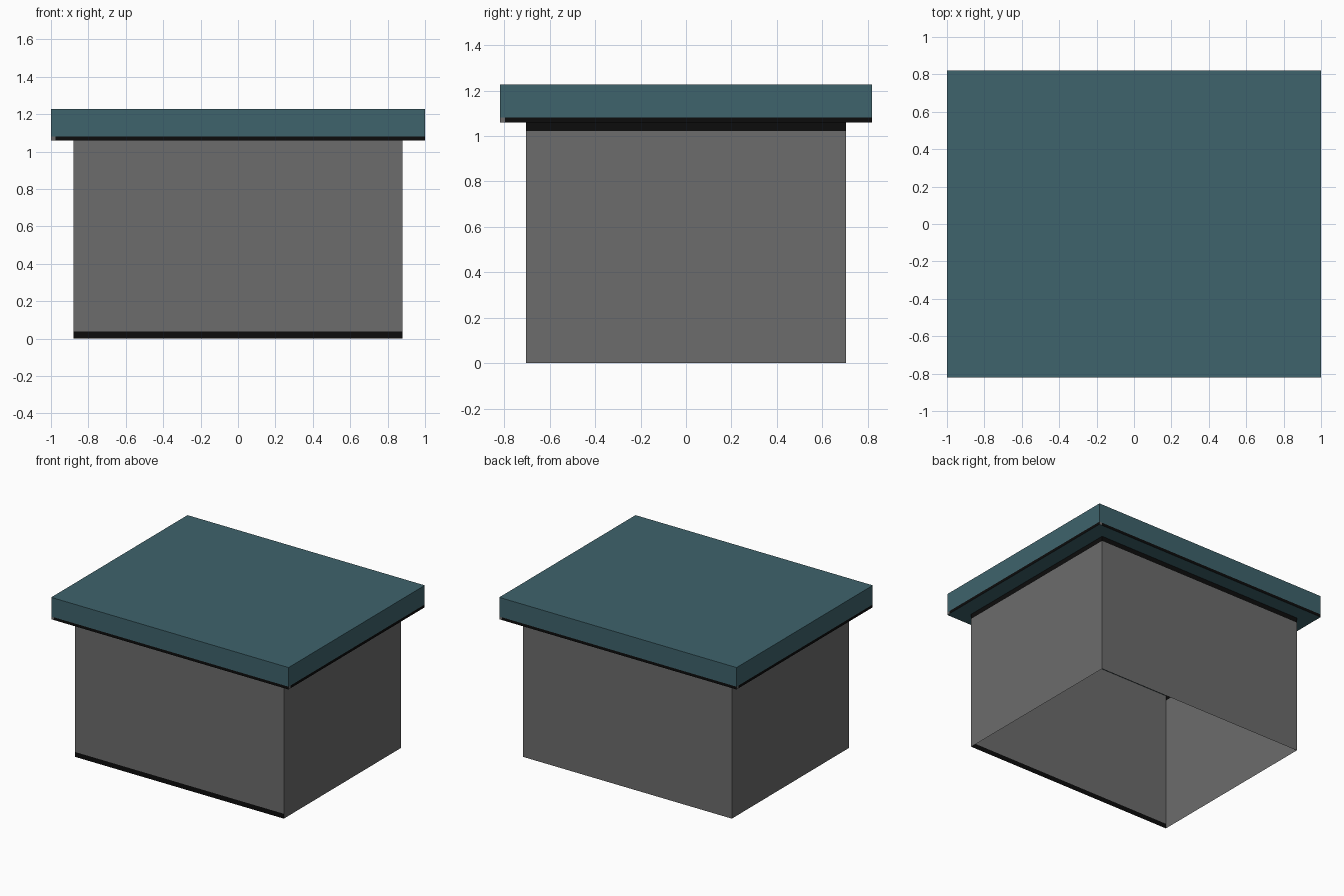
import bpy, bmesh
from mathutils import Vector

if "Cube" in bpy.data.objects:
    bpy.data.objects.remove(bpy.data.objects["Cube"])


def material(name, srgb):
    m = bpy.data.materials.new(name)
    lin = [((c / 255 + 0.055) / 1.055) ** 2.4 if c > 10 else c / 255 / 12.92 for c in srgb]
    m.diffuse_color = (*lin, 1)
    m.use_nodes = True
    m.node_tree.nodes["Principled BSDF"].inputs["Base Color"].default_value = m.diffuse_color
    return m


GREY = material("stone grey", (108, 108, 108))
TEAL = material("dark teal", (62, 99, 108))
BLACK = material("black trim", (12, 12, 12))


def block(name, sx, sy, z0, z1, mats, cuts, rule, open_faces=False):
    """Box with cut lines (point, normal); rule(centre, normal) picks the colour."""
    bm = bmesh.new()
    bmesh.ops.create_cube(bm, size=1)
    for v in bm.verts:
        v.co = Vector((v.co.x * sx, v.co.y * sy, z0 + (v.co.z + 0.5) * (z1 - z0)))
    if open_faces:
        ends = [f for f in bm.faces if abs(f.normal.z) > 0.5]
        bmesh.ops.delete(bm, geom=ends, context='FACES_ONLY')
    for co, no in cuts:
        bmesh.ops.bisect_plane(bm, geom=bm.verts[:] + bm.edges[:] + bm.faces[:],
                               plane_co=co, plane_no=no)
    bm.normal_update()
    for f in bm.faces:
        f.material_index = rule(f.calc_center_median(), f.normal)
    me = bpy.data.meshes.new(name)
    bm.to_mesh(me)
    bm.free()
    for m in mats:
        me.materials.append(m)
    ob = bpy.data.objects.new(name, me)
    bpy.context.collection.objects.link(ob)
    return ob


# Body: four walls, open below; trim at the foot of the front, at the top elsewhere
LOW, HIGH, RIM = 0.037, 1.023, 1.06


def body_rule(c, n):
    if n.y < -0.5:
        return 1 if c.z < LOW else 0
    return 1 if c.z > HIGH else 0


block("body", 1.76, 1.41, 0, RIM, [GREY, BLACK],
      [((0, 0, LOW), (0, 0, 1)), ((0, 0, HIGH), (0, 0, 1))], body_rule, True)

# Lid: overhanging slab with a thin black lower edge that stops short of one corner per side
EDGE, GAP = 1.081, 0.024


def lid_rule(c, n):
    if abs(n.z) > 0.5 or c.z > EDGE:
        return 0
    left = Vector((n.y, -n.x, 0))          # leftwards as seen from outside
    reach = 1.0 if abs(left.x) > 0.5 else 0.82
    return 2 if c.dot(left) > reach - GAP else 1


lid_cuts = [((0, 0, EDGE), (0, 0, 1))]
for s in (-1, 1):
    lid_cuts += [((s * (1 - GAP), 0, 0), (1, 0, 0)), ((0, s * (0.82 - GAP), 0), (0, 1, 0))]
block("lid", 2, 1.64, RIM, 1.227, [TEAL, BLACK, GREY], lid_cuts, lid_rule)
